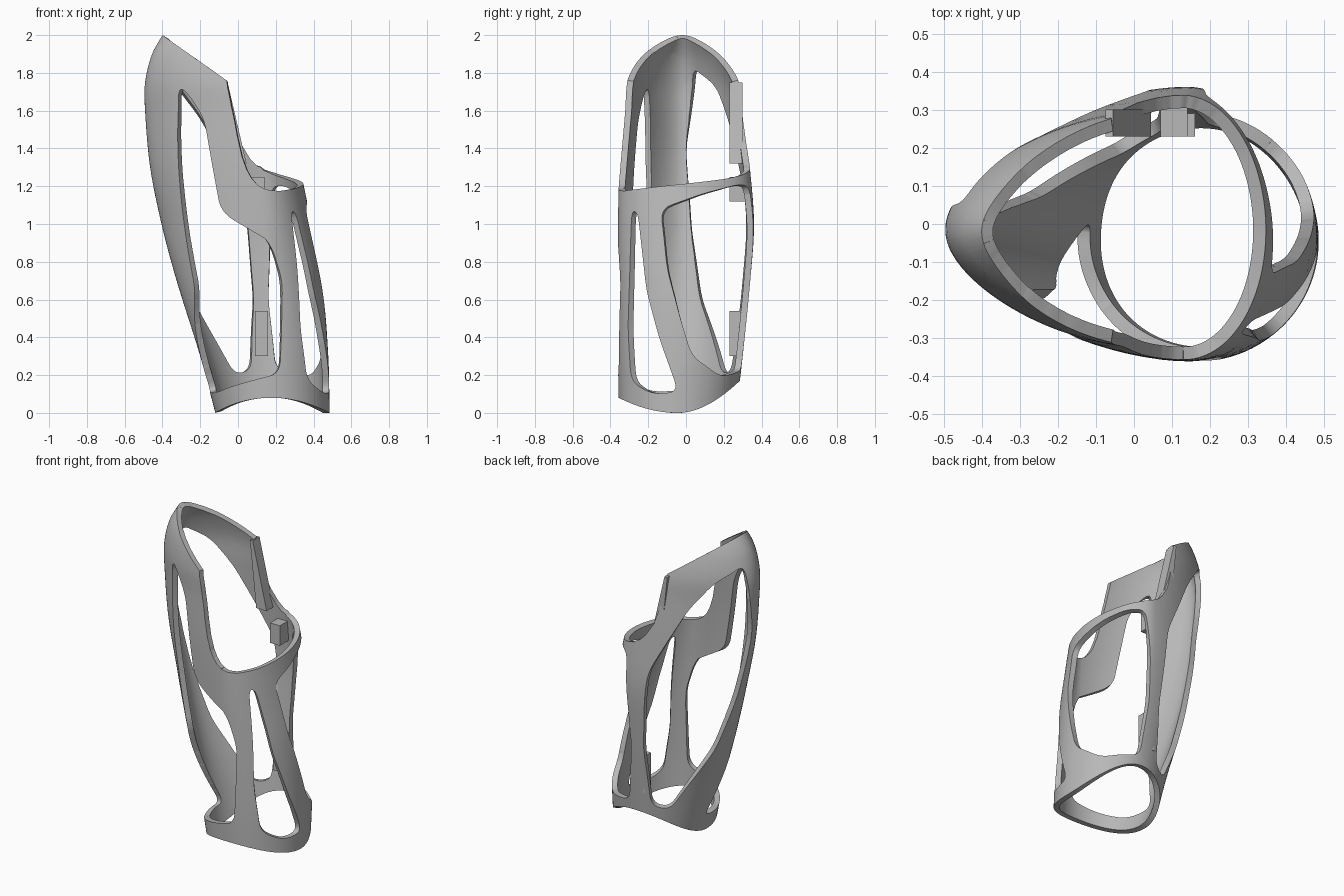
import bpy, bmesh
from math import pi, sin, cos, asin, acos
from mathutils import Vector

if "Cube" in bpy.data.objects:
    bpy.data.objects.remove(bpy.data.objects["Cube"])

grey = bpy.data.materials.new("matte_grey")
grey.use_nodes = True
grey.diffuse_color = (.48, .48, .48, 1)
grey.node_tree.nodes["Principled BSDF"].inputs["Base Color"].default_value = (.48, .48, .48, 1)

# Egg-shaped sections: height, left x, right x, front y, back y, x of widest point
SECTIONS = [
    (0, -.12, .485, -.355, .265, .18), (.3, -.2, .478, -.36, .3, .175),
    (.7, -.325, .445, -.36, .34, .155), (1, -.405, .39, -.36, .36, .14),
    (1.3, -.465, .33, -.352, .338, .12), (1.6, -.492, .29, -.33, .305, .08),
    (1.75, -.492, .27, -.318, .285, .03), (1.9, -.455, .25, -.28, .235, 0),
    (2, -.4, .2, -.22, .18, 0)]


def slope(i, k):
    a, b = SECTIONS[max(i - 1, 0)], SECTIONS[min(i + 1, len(SECTIONS) - 1)]
    return (b[k] - a[k]) / (b[0] - a[0])


def section(z):
    """Smoothly interpolated section: centre, half sizes and tip sharpness."""
    i = max(j for j in range(len(SECTIONS) - 1) if j == 0 or SECTIONS[j][0] <= z)
    p, q = SECTIONS[i], SECTIONS[i + 1]
    h = q[0] - p[0]
    s = (z - p[0]) / h
    xl, xr, yf, yb, cx = [
        p[k] * (1 + 2 * s) * (1 - s) ** 2 + q[k] * s * s * (3 - 2 * s)
        + h * slope(i, k) * s * (1 - s) ** 2 + h * slope(i + 1, k) * s * s * (s - 1)
        for k in range(1, 6)]
    return cx, cx - xl, xr - cx, (yf + yb) / 2, (yb - yf) / 2, .2 * min(1, max(z, 0))


def surface(t, z):
    cx, al, ar, cy, b, k = section(z)
    c = cos(t)
    if c > 0:
        return Vector((cx + ar * c, cy + b * sin(t), z))
    return Vector((cx + al * c, cy + b * sin(t) * (1 - k * c * c), z))


def clamp(v):
    return max(-1, min(1, v))


def at(side, v, z):
    """Angle and height of a surface point given by x (front, back) or y (others)."""
    cx, al, ar, cy, b, k = section(z)
    if side in ("front", "back"):
        t = acos(clamp((v - cx) / (ar if v > cx else al)))
        return (-t if side == "front" else t, z)
    s = clamp((v - cy) / b)
    if side == "right":
        return (asin(s), z)
    for _ in range(6):
        s = clamp((v - cy) / (b * (1 - k * (1 - s * s))))
    return (-pi - asin(s) if side == "tip_front" else pi - asin(s), z)


def path(side, *pts):
    return [at(side, v, z) for v, z in pts]


def rounded(pts, r=.065):
    """Closed outline with its corners rounded."""
    out = []
    for i, p in enumerate(pts):
        p = Vector(p)
        ends = []
        for n in (pts[i - 1], pts[(i + 1) % len(pts)]):
            d = Vector(n) - p
            length = Vector((d.x * .35, d.y)).length
            ends.append(p + d * min(.45, r / length))
        for j in range(6):
            s = j / 5
            out.append(ends[0] * (1 - s) ** 2 + p * 2 * s * (1 - s) + ends[1] * s * s)
    return out


def bottom(t):
    return (.17 if sin(t) > 0 else .08) * sin(t) ** 2


# Outer outline of the unrolled shell
N = 96
S0 = -.5
hem = [(-pi + S0 + 2 * pi * i / N, bottom(-pi + S0 + 2 * pi * i / N)) for i in range(N + 1)]
seam = [(.2, 1), (.15, 1.7)]
slant = [(-.4 + .34 * (i / 16) ** 2, 2 - .24 * (i / 16) ** 2) for i in range(1, 17)]
back_rim = path("back", *slant, (-.045, 1.65), (-.025, 1.54), (.01, 1.43), (.06, 1.35),
                (.1, 1.31), (.14, 1.288), (.22, 1.262), (.3, 1.238))
front_rim = path("front", (.3, 1.188), (.22, 1.175), (.17, 1.178), (.13, 1.19), (.1, 1.21),
                 (.07, 1.245), (.045, 1.29), (.02, 1.36), (-.005, 1.47), (-.035, 1.62),
                 *reversed(slant))
outline = (hem + [(pi + s, z) for s, z in seam] + [(pi, 2)] + back_rim + [(0, 1.213)]
           + front_rim + [(-pi, 2)] + [(-pi + s, z) for s, z in reversed(seam)])

# Window outlines
front_right_window = (
    path("front", (.28, 1.07))
    + path("right", (-.255, 1.06), (-.21, .65), (-.14, .39), (-.04, .11), (-.18, .1))
    + path("front", (.365, .17), (.33, .45)))
back_right_window = (
    path("right", (-.135, 1.08), (.1, 1.165), (.27, 1.21))
    + path("back", (.19, 1.2), (.17, .87), (.16, .6), (.2, .23))
    + path("right", (.18, .19), (.03, .3), (-.03, .5), (-.1, .76)))
front_left_window = (
    path("front", (-.315, 1.72), (-.32, 1.5), (-.285, 1), (-.225, .65))
    + path("tip_front", (-.1, .4), (-.04, .25), (.02, .11), (-.18, .105))
    + path("front", (0, .15), (.22, .21), (.235, .7), (.18, .88),
           (-.09, 1.06), (-.18, 1.56), (-.27, 1.7)))
back_left_window = (
    path("tip_back", (.055, 1.84), (0, 1.4), (.03, .97), (.085, .6))
    + path("back", (-.04, .2), (.06, .22), (.08, .6), (.05, .97), (.03, 1.12),
           (-.1, 1.37), (-.2, 1.56), (-.33, 1.74)))

# Fill the unrolled sheet, cut it into a grid, and wrap it round
bm = bmesh.new()
windows = (front_right_window, back_right_window, front_left_window, back_left_window)
for loop in [outline] + [rounded(w) for w in windows]:
    vs = [bm.verts.new((p[0], p[1], 0)) for p in loop]
    for i, v in enumerate(vs):
        bm.edges.new((vs[i - 1], v))
bmesh.ops.triangle_fill(bm, use_beauty=True, use_dissolve=False, edges=bm.edges[:],
                        normal=(0, 0, 1))


def slice_sheet(co, no):
    bmesh.ops.bisect_plane(bm, geom=bm.verts[:] + bm.edges[:] + bm.faces[:], dist=1e-5,
                           plane_co=co, plane_no=no)


for i in range(-N // 2 - 10, N // 2 + 11):
    slice_sheet((2 * pi * i / N, 0, 0), (1, 0, 0))
for i in range(1, 50):
    slice_sheet((0, i / 25, 0), (0, 1, 0))
bm.normal_update()
for f in bm.faces:
    if f.normal.z < 0:
        f.normal_flip()
for v in bm.verts:
    v.co = surface(v.co.x, v.co.y)
bmesh.ops.remove_doubles(bm, verts=bm.verts[:], dist=.0005)


def finish(name, bm):
    mesh = bpy.data.meshes.new(name)
    bm.to_mesh(mesh)
    bm.free()
    mesh.materials.append(grey)
    ob = bpy.data.objects.new(name, mesh)
    bpy.context.scene.collection.objects.link(ob)
    return ob


shell = finish("open_shell", bm)
solid = shell.modifiers.new("thickness", "SOLIDIFY")
solid.thickness = .034
solid.offset = -1
bpy.ops.object.select_all(action="DESELECT")
bpy.context.view_layer.objects.active = shell
shell.select_set(True)
bpy.ops.object.modifier_apply(modifier="thickness")
bpy.ops.object.shade_smooth_by_angle(angle=.7)


def block(name, low, high, y, z):
    """Box whose x range goes from low at its foot to high at its top."""
    bm = bmesh.new()
    bmesh.ops.create_cube(bm, size=1)
    for v in bm.verts:
        xs = high if v.co.z > 0 else low
        v.co = (xs[v.co.x > 0], y[v.co.y > 0], z[v.co.z > 0])
    return finish(name, bm)


# Mounting blocks inside the back wall
block("upper_mounting_bar", (-.03, .045), (-.075, -.055), (.23, .3), (1.32, 1.75))
block("middle_mounting_block", (.07, .14), (.07, .14), (.23, .32), (1.12, 1.25))
block("lower_mounting_block", (.09, .16), (.09, .16), (.23, .295), (.3, .54))
